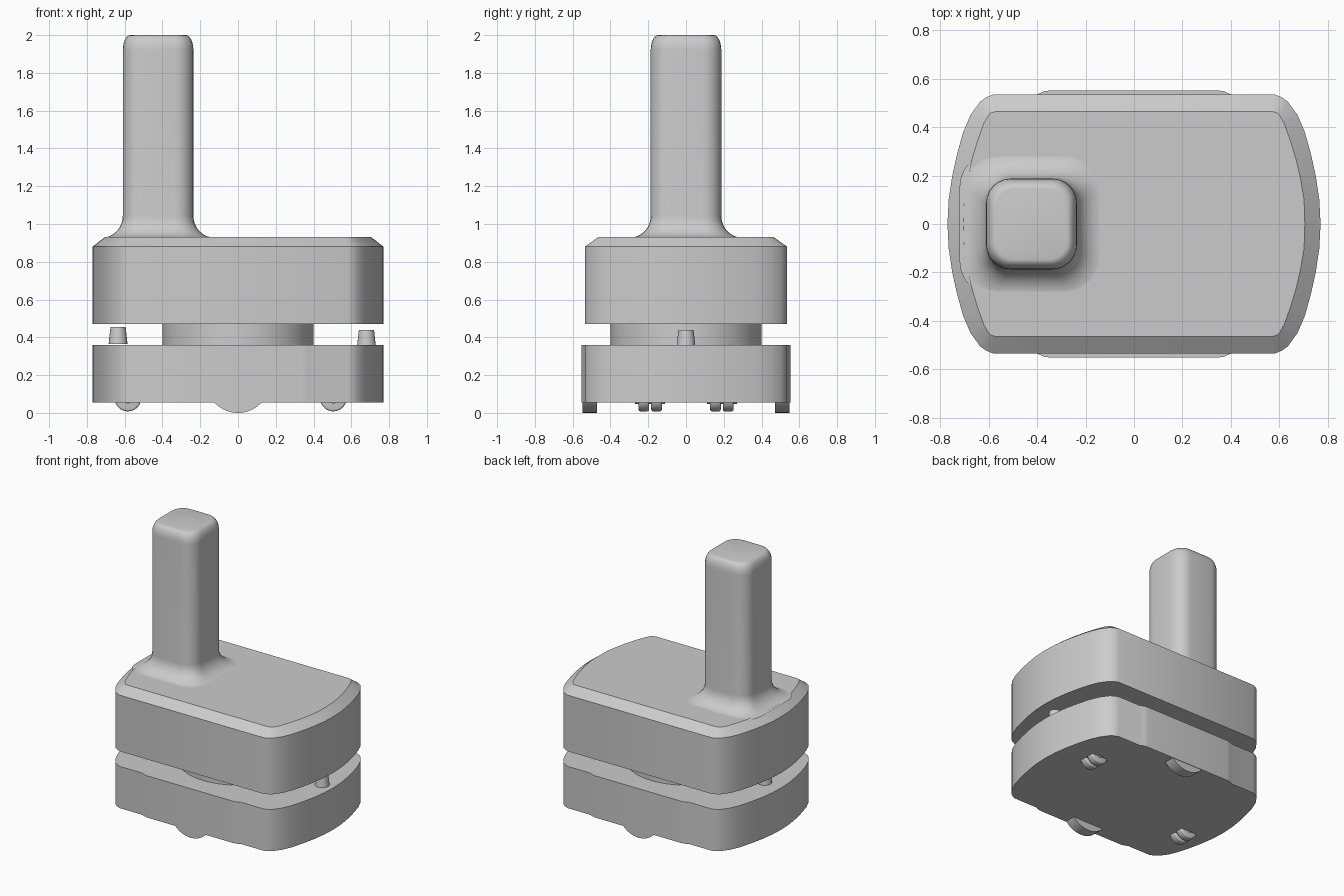
import bpy, bmesh, math
from mathutils import Matrix, Vector

cube = bpy.data.objects.get("Cube")
if cube:
    bpy.data.objects.remove(cube, do_unlink=True)

grey = bpy.data.materials.new("plain grey")
grey.use_nodes = True
grey.diffuse_color = (0.6, 0.6, 0.6, 1)
grey.node_tree.nodes["Principled BSDF"].inputs["Base Color"].default_value = (0.6, 0.6, 0.6, 1)


def finish(name, bm):
    bmesh.ops.recalc_face_normals(bm, faces=bm.faces)
    mesh = bpy.data.meshes.new(name)
    bm.to_mesh(mesh)
    bm.free()
    obj = bpy.data.objects.new(name, mesh)
    bpy.context.collection.objects.link(obj)
    mesh.materials.append(grey)
    bpy.ops.object.select_all(action="DESELECT")
    obj.select_set(True)
    bpy.context.view_layer.objects.active = obj
    bpy.ops.object.shade_smooth_by_angle(angle=math.radians(32))
    return obj


def loft(name, rings):
    """Skin a stack of (outline, z) rings and cap both ends."""
    bm = bmesh.new()
    loops = [[bm.verts.new((x, y, z)) for x, y in outline] for outline, z in rings]
    n = len(loops[0])
    for a, b in zip(loops, loops[1:]):
        for i in range(n):
            j = (i + 1) % n
            bm.faces.new((a[i], a[j], b[j], b[i]))
    bm.faces.new(loops[0][::-1])
    bm.faces.new(loops[-1])
    return finish(name, bm)


def cylinder(name, r1, r2, length, centre, axis="Z", segments=32):
    bm = bmesh.new()
    turn = Matrix.Rotation(math.pi / 2, 4, "X") if axis == "Y" else Matrix()
    bmesh.ops.create_cone(bm, cap_ends=True, segments=segments, radius1=r1, radius2=r2,
                          depth=length, matrix=Matrix.Translation(Vector(centre)) @ turn)
    return finish(name, bm)


def four_way(quarter):
    """Mirror a quarter outline, running from +x round to +y, into a full loop."""
    half = quarter + [(-x, y) for x, y in reversed(quarter)]
    return half + [(-x, -y) for x, y in half if y > 0 and abs(x) < 0.77]


def rounded_square(cx, half, radius, steps=6):
    pts = []
    for k in range(4):
        sx, sy = ((1, 1), (-1, 1), (-1, -1), (1, -1))[k]
        for i in range(steps + 1):
            a = math.pi / 2 * (k + i / steps)
            pts.append((cx + sx * (half - radius) + radius * math.cos(a),
                        sy * (half - radius) + radius * math.sin(a)))
    return pts


# Body outlines: bowed ends with rounded corners
outer = [(0.77, 0), (0.765, 0.1), (0.75, 0.2), (0.73, 0.29), (0.705, 0.38),
         (0.675, 0.45), (0.635, 0.505), (0.61, 0.523), (0.58, 0.535)]
inner = [(0.705, 0), (0.702, 0.1), (0.687, 0.19), (0.668, 0.27), (0.645, 0.345),
         (0.62, 0.415), (0.6, 0.45), (0.588, 0.46), (0.565, 0.465)]
bulge = [(0.4, 0.535), (0.37, 0.548), (0.34, 0.552)]

# Lower chassis with its side bulges, and the chamfered upper body
loft("lower_chassis", [(four_way(outer + bulge), 0.055), (four_way(outer + bulge), 0.36)])
loft("upper_body", [(four_way(outer), 0.47), (four_way(outer), 0.88), (four_way(inner), 0.93)])
cylinder("turret_ring", 0.4, 0.4, 0.13, (0, 0, 0.415), segments=64)

# Square mast with flared foot and rounded top
mast_x = -0.423
rings = []
for i in range(9):
    a = math.pi / 2 * i / 8
    flare = 0.11 * (1 - math.sin(a))
    rings.append((rounded_square(mast_x, 0.187 + flare, 0.1 + 0.4 * flare),
                  0.928 + 0.115 * (1 - math.cos(a))))
for i in range(7):
    a = math.pi / 2 * i / 6
    inset = 0.04 * (1 - math.cos(a))
    rings.append((rounded_square(mast_x, 0.187 - inset, 0.1 - inset / 2),
                  1.92 + 0.08 * math.sin(a)))
loft("mast", rings)

# Tapered pins on the chassis deck
for name, x, z in (("right_pin", -0.635, 0.41), ("left_pin", 0.68, 0.395)):
    cylinder(name, 0.05, 0.04, 0.09, (x, 0, z), segments=24)

# Drive wheels under the side bulges
for name, side in (("front_wheel", -1), ("back_wheel", 1)):
    cylinder(name, 0.169, 0.169, 0.078, (0, side * 0.51, 0.169), "Y", 64)

# Twin casters placed diagonally
for name, x, y in (("right_caster", -0.583, -0.19), ("left_caster", 0.505, 0.19)):
    for k in (-1, 1):
        bm = bmesh.new()
        bmesh.ops.create_cone(bm, cap_ends=True, segments=32, radius1=0.07, radius2=0.07, depth=0.056)
        rims = [e for e in bm.edges if abs(e.verts[0].co.z - e.verts[1].co.z) < 0.001]
        bmesh.ops.bevel(bm, geom=rims, offset=0.01, segments=3, affect="EDGES", profile=0.5)
        place = Matrix.Translation((x, y + k * 0.034, 0.078)) @ Matrix.Rotation(math.pi / 2, 4, "X")
        bmesh.ops.transform(bm, matrix=place, verts=bm.verts)
        finish(name + ("_outer_wheel" if k * y > 0 else "_inner_wheel"), bm)
    cylinder(name + "_axle", 0.012, 0.012, 0.16, (x, y, 0.06), "Y", 12)
